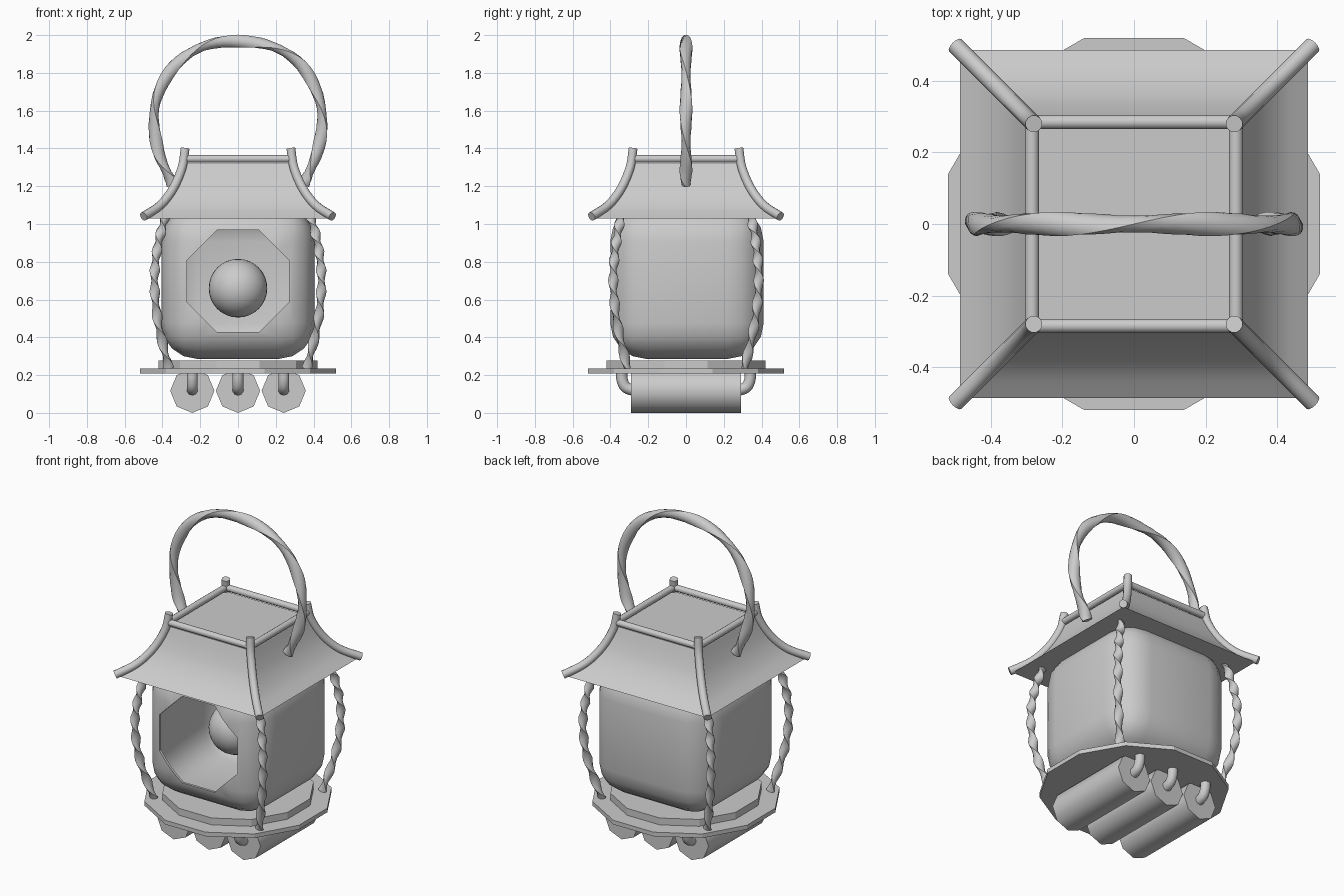
import bpy, bmesh
from math import sin, cos, pi
from mathutils import Vector

if "Cube" in bpy.data.objects:
    bpy.data.objects.remove(bpy.data.objects["Cube"])


def new_object(name, bm, smooth=None):
    bmesh.ops.recalc_face_normals(bm, faces=bm.faces)
    mesh = bpy.data.meshes.new(name)
    bm.to_mesh(mesh)
    bm.free()
    ob = bpy.data.objects.new(name, mesh)
    bpy.context.collection.objects.link(ob)
    bpy.ops.object.select_all(action='DESELECT')
    ob.select_set(True)
    bpy.context.view_layer.objects.active = ob
    if smooth:
        bpy.ops.object.shade_smooth_by_angle(angle=smooth)
    return ob


def spline(points, steps):
    """Catmull-Rom curve through the points."""
    p = [Vector(q) for q in points]
    p = [2 * p[0] - p[1]] + p + [2 * p[-1] - p[-2]]
    out = []
    for i in range(1, len(p) - 2):
        a, b, c, d = p[i - 1:i + 3]
        for s in range(steps):
            t = s / steps
            out.append(0.5 * (2 * b + (c - a) * t + (2 * a - 5 * b + 4 * c - d) * t * t
                              + (3 * b - a - 3 * c + d) * t ** 3))
    return out + [p[-2]]


def sweep(name, path, ref, r1, r2=None, sides=10, turns=0.0):
    """Tube along a path; an elliptical section with turns gives a twisted rope."""
    r2 = r2 or r1
    bm = bmesh.new()
    rings, n = [], len(path)
    for i, c in enumerate(path):
        t = (path[min(i + 1, n - 1)] - path[max(i - 1, 0)]).normalized()
        u = t.cross(Vector(ref)).normalized()
        v = u.cross(t)
        w = 2 * pi * turns * i / (n - 1)
        ring = []
        for k in range(sides):
            a = 2 * pi * k / sides
            x, y = r1 * cos(a), r2 * sin(a)
            ring.append(bm.verts.new(c + u * (x * cos(w) - y * sin(w)) + v * (x * sin(w) + y * cos(w))))
        rings.append(ring)
    for a, b in zip(rings, rings[1:]):
        for k in range(sides):
            bm.faces.new((a[k], a[k - 1], b[k - 1], b[k]))
    bm.faces.new(rings[0])
    bm.faces.new(rings[-1])
    return new_object(name, bm, 0.8)


def prism(name, sides, radius, centre, depth, axis='Z', turn=0.0, smooth=None):
    bm = bmesh.new()
    rings = []
    for h in (-depth / 2, depth / 2):
        ring = []
        for k in range(sides):
            a = turn + 2 * pi * k / sides
            p = (radius * cos(a), radius * sin(a), h)
            if axis == 'Y':
                p = (p[0], h, p[1])
            ring.append(bm.verts.new(Vector(p) + Vector(centre)))
        rings.append(ring)
    a, b = rings
    for k in range(sides):
        bm.faces.new((a[k], a[k - 1], b[k - 1], b[k]))
    bm.faces.new(a)
    bm.faces.new(b)
    return new_object(name, bm, smooth)


# hollow rounded body with an octagonal front opening
bm = bmesh.new()
bmesh.ops.create_cube(bm, size=0.812)
bmesh.ops.bevel(bm, geom=bm.edges[:], offset=0.19, segments=4, profile=0.5, affect='EDGES')
bmesh.ops.translate(bm, verts=bm.verts, vec=(0, 0.005, 0.692))
body = new_object("lantern_body", bm)
shell = body.modifiers.new("shell", 'SOLIDIFY')
shell.thickness = 0.015
shell.offset = -1
cutter = prism("opening_cutter", 8, 0.27 / cos(pi / 8), (0, -0.4, 0.697), 0.4, 'Y', pi / 8)
cutter.hide_render = True
cut = body.modifiers.new("opening", 'BOOLEAN')
cut.operation = 'DIFFERENCE'
cut.solver = 'EXACT'
cut.object = cutter
bpy.context.view_layer.objects.active = body
for m in ("shell", "opening"):
    bpy.ops.object.modifier_apply(modifier=m)
bpy.data.objects.remove(cutter)
bpy.ops.object.select_all(action='DESELECT')
body.select_set(True)
bpy.ops.object.shade_smooth_by_angle(angle=0.7)

# glowing ball inside
bm = bmesh.new()
bmesh.ops.create_uvsphere(bm, u_segments=32, v_segments=16, radius=0.155)
bmesh.ops.translate(bm, verts=bm.verts, vec=(0, -0.02, 0.66))
new_object("light_ball", bm, 1.0)

# flared square roof
bm = bmesh.new()
profile = spline([(0.487, 1.03, 0), (0.415, 1.085, 0), (0.355, 1.16, 0), (0.315, 1.24, 0), (0.285, 1.32, 0)], 3)
rings = [[bm.verts.new((sx * p.x, sy * p.x, p.y)) for sx, sy in ((-1, -1), (1, -1), (1, 1), (-1, 1))]
         for p in profile]
for a, b in zip(rings, rings[1:]):
    for k in range(4):
        bm.faces.new((a[k - 1], a[k], b[k], b[k - 1]))
bm.faces.new(rings[0])
bm.faces.new(rings[-1])
new_object("roof", bm, 0.6)

# roof corner beams and hanging side ropes
for i, (sx, sy) in enumerate(((-1, -1), (1, -1), (1, 1), (-1, 1))):
    pts = [(0.28, 1.4), (0.296, 1.3), (0.342, 1.19), (0.41, 1.1), (0.5, 1.04)]
    sweep(f"corner_beam_{i}", spline([(sx * d, sy * d, z) for d, z in pts], 4), (-sy, sx, 0), 0.024, sides=12)
    pts = [(0.385, 0.345, 1.04), (0.425, 0.372, 0.88), (0.442, 0.385, 0.7),
           (0.423, 0.365, 0.48), (0.365, 0.31, 0.235)]
    sweep(f"side_rope_{i}", spline([(sx * x, sy * y, z) for x, y, z in pts], 12), (0, 1, 0),
          0.028, 0.016, 8, 3.5)

# rails round the roof top
for s in (-1, 1):
    e = 0.285
    sweep(f"rail_x_{s}", [Vector((-e, s * e, 1.345)), Vector((e, s * e, 1.345))], (0, 0, 1), 0.02)
    sweep(f"rail_y_{s}", [Vector((s * e, -e, 1.345)), Vector((s * e, e, 1.345))], (0, 0, 1), 0.02)

# twisted carrying handle
half = [(0.345, 1.21), (0.375, 1.27), (0.42, 1.38), (0.445, 1.53), (0.425, 1.68), (0.335, 1.84), (0.185, 1.94)]
pts = [(-x, 0, z) for x, z in half] + [(0, 0, 1.968)] + [(x, 0, z) for x, z in reversed(half)]
sweep("handle", spline(pts, 5), (0, 1, 0), 0.034, 0.024, 8, 3.0)

# twelve-sided base plates
prism("base_plate", 12, 0.52 / cos(pi / 12), (0, 0, 0.222), 0.026, turn=pi / 12)
prism("upper_plate", 12, 0.42 / cos(pi / 12), (0, 0, 0.256), 0.044, turn=pi / 12)

# three logs below with bent hooks at both ends
for i, x in enumerate((-0.242, 0, 0.242)):
    prism(f"log_{i}", 8, 0.117, (x, 0, 0.117), 0.58, 'Y', pi / 2, 0.9)
    for s in (-1, 1):
        path = spline([(x, s * 0.341, 0.225), (x, s * 0.338, 0.175), (x, s * 0.318, 0.135), (x, s * 0.27, 0.118)], 4)
        sweep(f"hook_{i}_{s}", path, (1, 0, 0), 0.03, sides=10)
